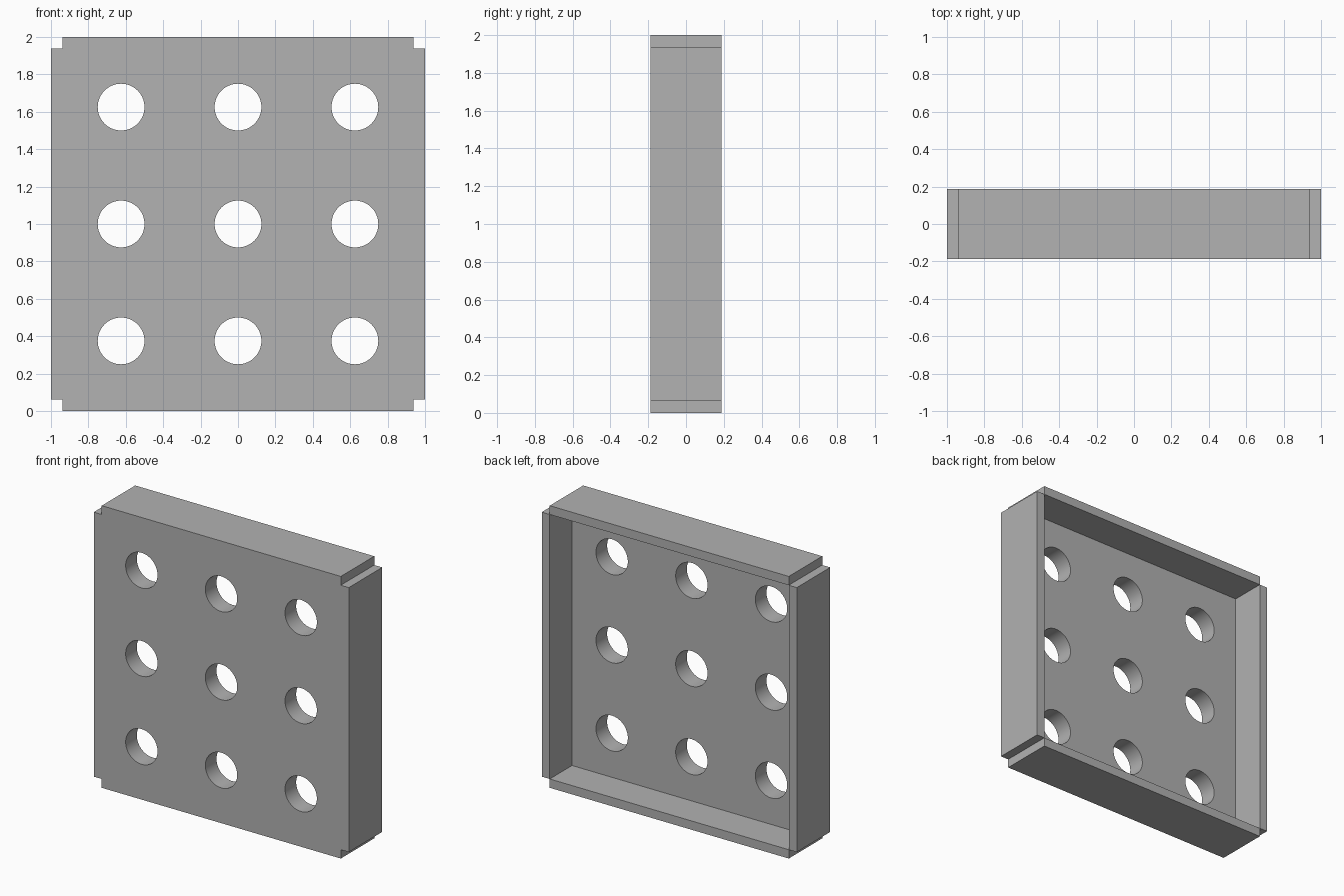
import bpy
import bmesh
from mathutils import Matrix, Vector

HALF = 1.0          # half of the panel's width and height
WALL = 0.0625       # flange thickness and corner notch size
DEPTH = 0.375       # overall depth
PLATE = 0.125       # face plate thickness
HOLE_RADIUS = 0.125
HOLE_PITCH = 0.625

cube = bpy.data.objects.get("Cube")
if cube:
    bpy.data.objects.remove(cube, do_unlink=True)

grey = bpy.data.materials.new("light grey")
grey.use_nodes = True
colour = (0.445, 0.445, 0.445, 1)
grey.diffuse_color = colour
grey.node_tree.nodes["Principled BSDF"].inputs["Base Color"].default_value = colour


def make_object(name, bm):
    bmesh.ops.recalc_face_normals(bm, faces=bm.faces[:])
    mesh = bpy.data.meshes.new(name)
    bm.to_mesh(mesh)
    bm.free()
    mesh.materials.append(grey)
    obj = bpy.data.objects.new(name, mesh)
    bpy.context.collection.objects.link(obj)
    return obj


# Notched outline: a grid of strips without its four corner squares
bm = bmesh.new()
inner = HALF - WALL
cuts = [-HALF, -inner, inner, HALF]
front = -DEPTH / 2
verts = [[bm.verts.new((x, front, z + HALF)) for z in cuts] for x in cuts]
for i in range(3):
    for j in range(3):
        if i == 1 or j == 1:
            bm.faces.new((verts[i][j], verts[i + 1][j],
                          verts[i + 1][j + 1], verts[i][j + 1]))
for v in [v for v in bm.verts if not v.link_faces]:
    bm.verts.remove(v)

# Face plate thickness
result = bmesh.ops.extrude_face_region(bm, geom=bm.faces[:])
back_verts = [g for g in result["geom"] if isinstance(g, bmesh.types.BMVert)]
back_faces = [g for g in result["geom"] if isinstance(g, bmesh.types.BMFace)]
bmesh.ops.translate(bm, verts=back_verts, vec=(0, PLATE, 0))

# Four flanges, each raised separately from the back rim
centre = Vector((0, front + PLATE, HALF))
rim = [f for f in back_faces if (f.calc_center_median() - centre).length > HALF / 2]
result = bmesh.ops.extrude_discrete_faces(bm, faces=rim)
for face in result["faces"]:
    bmesh.ops.translate(bm, verts=face.verts[:], vec=(0, DEPTH - PLATE, 0))

# Merge the flat strips into clean faces
bmesh.ops.recalc_face_normals(bm, faces=bm.faces[:])
bmesh.ops.dissolve_limit(bm, angle_limit=0.01, verts=bm.verts[:], edges=bm.edges[:])
panel = make_object("perforated_panel", bm)

# Three by three grid of round holes
bm = bmesh.new()
for col in (-1, 0, 1):
    for row in (-1, 0, 1):
        place = Matrix.Translation((col * HOLE_PITCH, 0, HALF + row * HOLE_PITCH))
        bmesh.ops.create_cone(bm, cap_ends=True, segments=64, depth=1,
                              radius1=HOLE_RADIUS, radius2=HOLE_RADIUS,
                              matrix=place @ Matrix.Rotation(1.5707963, 4, "X"))
cutter = make_object("hole_cutter", bm)
cutter.hide_render = True

boolean = panel.modifiers.new("holes", "BOOLEAN")
boolean.operation = "DIFFERENCE"
boolean.solver = "EXACT"
boolean.object = cutter

bpy.ops.object.select_all(action="DESELECT")
panel.select_set(True)
bpy.context.view_layer.objects.active = panel
bpy.ops.object.modifier_apply(modifier=boolean.name)
bpy.data.objects.remove(cutter, do_unlink=True)
bpy.ops.object.shade_smooth_by_angle(angle=0.5)
